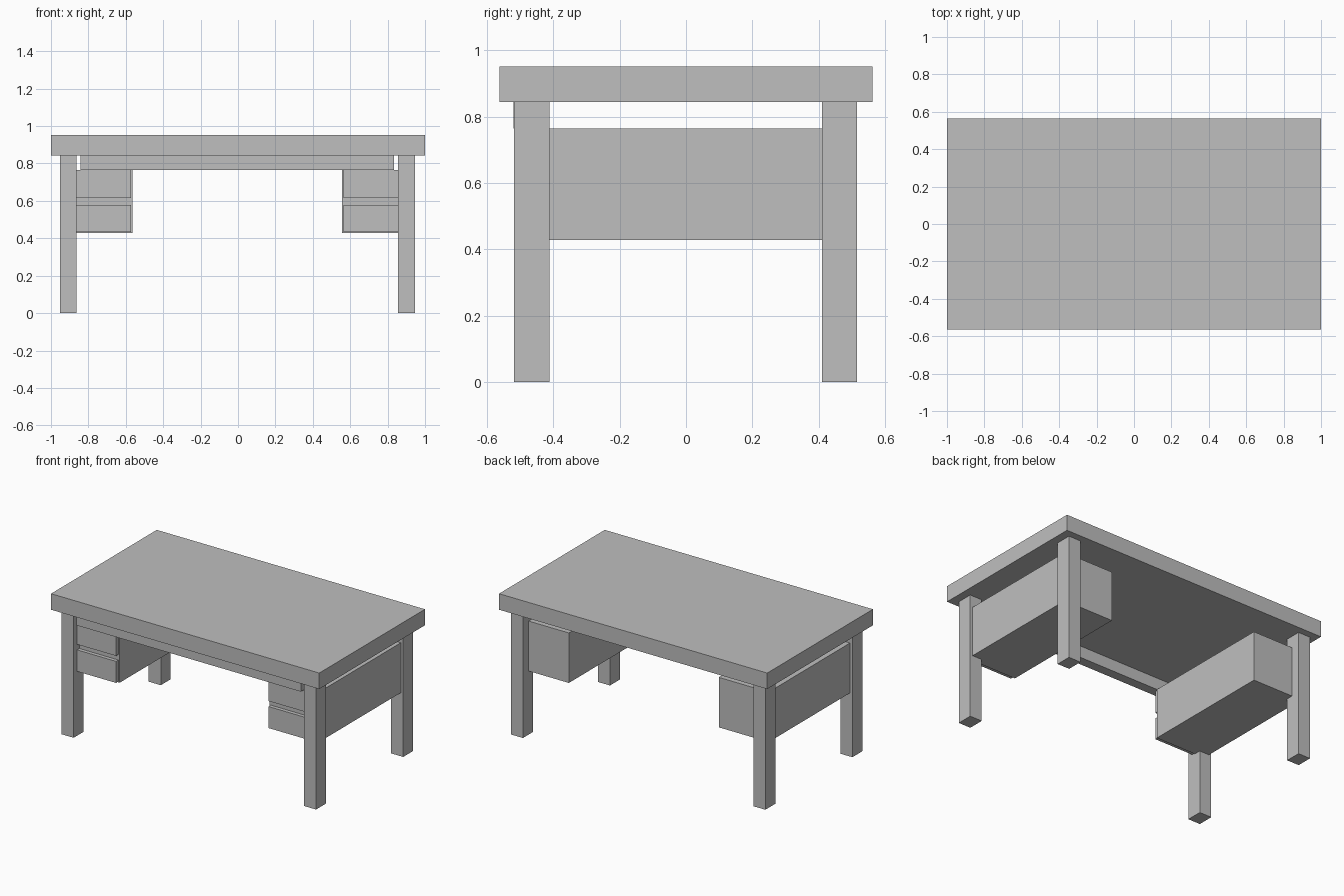
import bpy

cube = bpy.data.objects.get("Cube")
if cube:
    bpy.data.objects.remove(cube, do_unlink=True)

GREY = (0.52, 0.52, 0.52, 1)
grey = bpy.data.materials.new("plain grey")
grey.use_nodes = True
grey.diffuse_color = GREY
grey.node_tree.nodes["Principled BSDF"].inputs["Base Color"].default_value = GREY


def box(name, xs, ys, zs):
    """Box spanning the given (low, high) ranges."""
    spans = (xs, ys, zs)
    bpy.ops.mesh.primitive_cube_add(size=1, location=[sum(s) / 2 for s in spans])
    ob = bpy.context.object
    ob.name = name
    ob.scale = [s[1] - s[0] for s in spans]
    bpy.ops.object.transform_apply(location=False, rotation=False, scale=True)
    ob.data.materials.append(grey)
    return ob


MID = -0.004      # centre line of the frame below the top
TOP_UNDER = 0.844
BODY_TOP = 0.765


def side_range(side, inner, outer):
    return sorted((MID + side * inner, MID + side * outer))


# Table top and front apron
box("desk_top", (-1, 1), (-0.563, 0.563), (TOP_UNDER, 0.952))
box("front_apron", (MID - 0.837, MID + 0.837), (-0.52, -0.455), (BODY_TOP, TOP_UNDER))

for side, label in ((-1, "right"), (1, "left")):
    # Legs
    for end, ys in (("front", (-0.518, -0.411)), ("back", (0.41, 0.516))):
        box(f"{end}_{label}_leg", side_range(side, 0.859, 0.949), ys, (0, TOP_UNDER))
    # Drawer cabinet hung between the legs
    box(f"{label}_cabinet", side_range(side, 0.559, 0.931), (-0.457, 0.455), (0.428, BODY_TOP))
    # Raised drawer fronts
    for level, zs in (("lower", (0.434, 0.579)), ("upper", (0.616, BODY_TOP - 0.001))):
        box(f"{label}_{level}_drawer", side_range(side, 0.568, 0.922), (-0.482, -0.45), zs)
